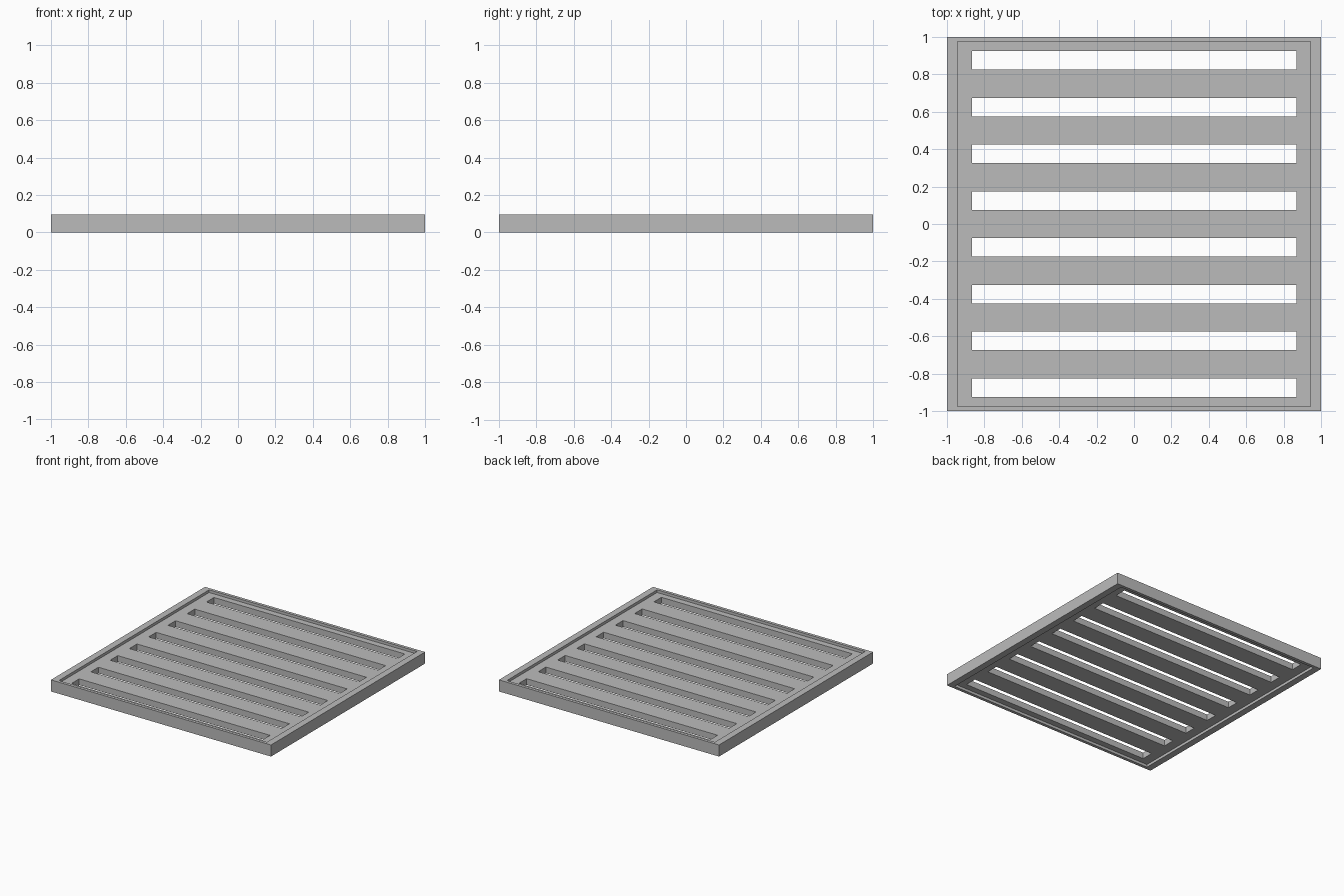
import bpy
import bmesh

cube = bpy.data.objects.get("Cube")
if cube:
    bpy.data.objects.remove(cube, do_unlink=True)

HEIGHT = 0.095
RECESS = 0.022
INNER_X, INNER_Y = 0.945, 0.975
SLOT_LEFT, SLOT_RIGHT = -0.865, 0.87
SLOT_COUNT, SLOT_WIDTH, SLOT_PITCH = 8, 0.098, 0.25

grey = bpy.data.materials.new("plain grey")
grey.use_nodes = True
colour = (0.5, 0.5, 0.5, 1)
grey.diffuse_color = colour
grey.node_tree.nodes["Principled BSDF"].inputs["Base Color"].default_value = colour


def pierced_plate(name, xs, ys, bottom, top, is_hole):
    """Flat grid of cells, minus the holes, extruded to a solid plate."""
    bm = bmesh.new()
    grid = [[bm.verts.new((x, y, bottom)) for y in ys] for x in xs]
    for i in range(len(xs) - 1):
        for j in range(len(ys) - 1):
            if not is_hole(i, j):
                bm.faces.new((grid[i][j], grid[i + 1][j],
                              grid[i + 1][j + 1], grid[i][j + 1]))
    extruded = bmesh.ops.extrude_face_region(
        bm, geom=bm.faces[:], use_keep_orig=True)["geom"]
    raised = [g for g in extruded if isinstance(g, bmesh.types.BMVert)]
    bmesh.ops.translate(bm, verts=raised, vec=(0, 0, top - bottom))
    loose = [v for v in bm.verts if not v.link_faces]
    bmesh.ops.delete(bm, geom=loose, context="VERTS")
    bmesh.ops.recalc_face_normals(bm, faces=bm.faces[:])
    mesh = bpy.data.meshes.new(name)
    bm.to_mesh(mesh)
    bm.free()
    mesh.materials.append(grey)
    obj = bpy.data.objects.new(name, mesh)
    bpy.context.collection.objects.link(obj)
    return obj


# Raised rim around the grate
pierced_plate("outer_frame", [-1, -INNER_X, INNER_X, 1],
              [-1, -INNER_Y, INNER_Y, 1], 0, HEIGHT,
              lambda i, j: i == 1 and j == 1)

# Slatted panel, recessed on both sides
slat_edges = [-INNER_Y]
for k in range(SLOT_COUNT):
    middle = (k - (SLOT_COUNT - 1) / 2) * SLOT_PITCH
    slat_edges += [middle - SLOT_WIDTH / 2, middle + SLOT_WIDTH / 2]
slat_edges.append(INNER_Y)
pierced_plate("slatted_panel", [-INNER_X, SLOT_LEFT, SLOT_RIGHT, INNER_X],
              slat_edges, RECESS, HEIGHT - RECESS,
              lambda i, j: i == 1 and j % 2 == 1)
